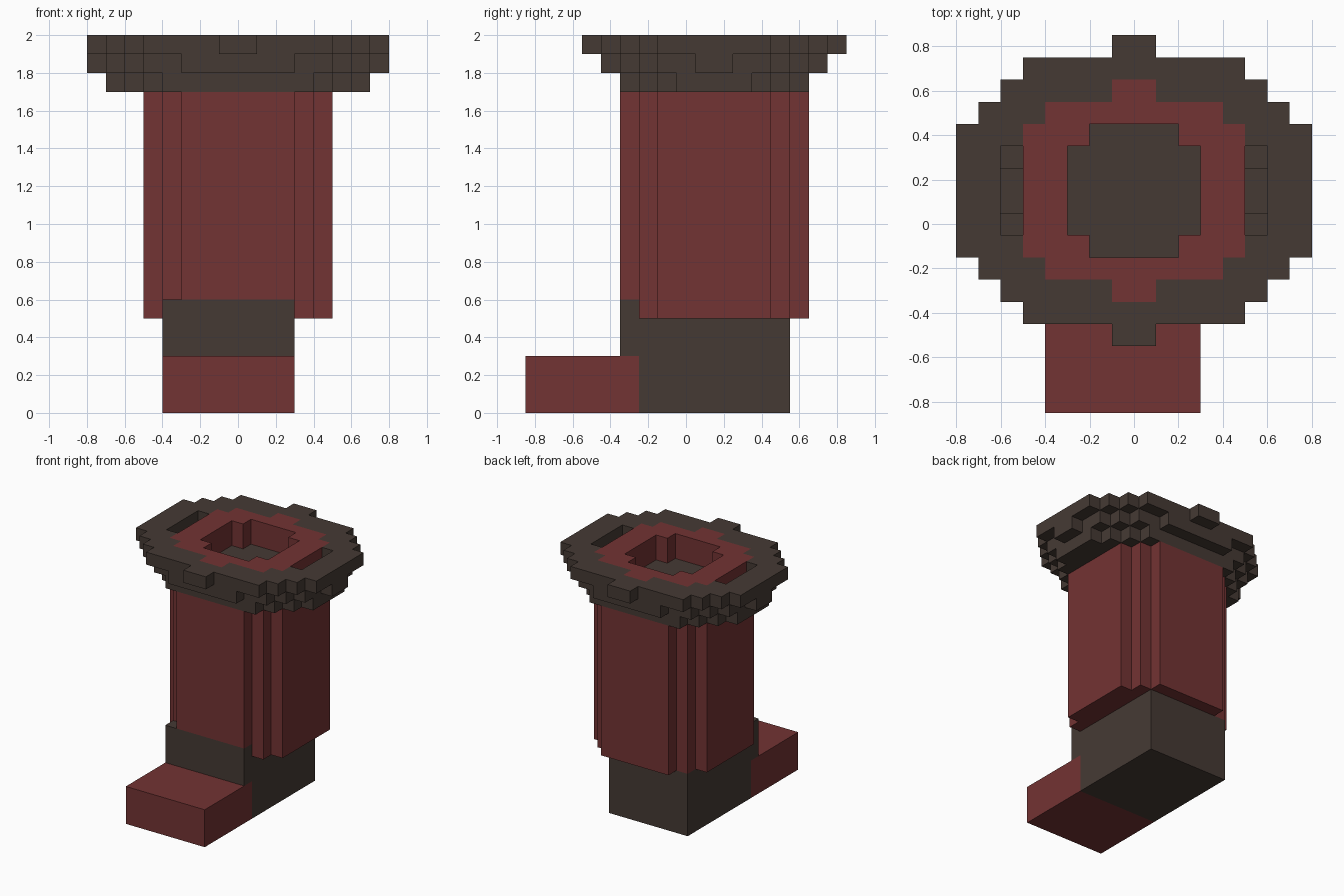
import bpy, bmesh, math
from mathutils import Vector

if "Cube" in bpy.data.objects:
    bpy.data.objects.remove(bpy.data.objects["Cube"])

U = 0.1                       # block size
Y0 = 0.05                     # half-block offset of the grid in y
CY = 1                        # grid row on which the shaft and cuff are centred


def material(name, rgb):
    m = bpy.data.materials.new(name)
    m.diffuse_color = (*rgb, 1)
    m.use_nodes = True
    m.node_tree.nodes["Principled BSDF"].inputs["Base Color"].default_value = m.diffuse_color
    return m


RED = material("dark red", (0.171, 0.033, 0.033))
BROWN = material("dark brown", (0.060, 0.042, 0.034))

cells = {}                    # grid cell -> part name


def box(part, x, y, z):
    """Fill a block range with a part; None carves it away."""
    for i in range(*x):
        for j in range(*y):
            for k in range(*z):
                if part:
                    cells[i, j, k] = part
                else:
                    cells.pop((i, j, k), None)


def stepped(part, z, *halves):
    """Stepped oval made of centred rectangles of half width and half depth."""
    for hx, hy in halves:
        box(part, (-hx, hx), (CY - hy, CY + hy), z)


# Shaft
stepped("shaft", (5, 17), (5, 3), (4, 4), (3, 5))

# Heel block and raised instep, then the toe
box("heel", (-4, 3), (-3, 5), (0, 5))
box("heel", (-4, 3), (-4, -3), (3, 6))
box("toe", (-4, 3), (-9, -3), (0, 3))

# Cuff widening upwards in three layers
stepped("cuff", (17, 18), (7, 2), (6, 3), (5, 4), (4, 5))
stepped("cuff", (18, 19), (8, 1), (7, 3), (6, 4), (5, 5), (3, 6))
stepped("cuff", (19, 20), (8, 3), (7, 4), (6, 5), (5, 6), (1, 7))

# Lining ring with its opening
stepped("lining", (18, 20), (5, 3), (4, 4), (1, 5))
stepped(None, (18, 20), (3, 2), (2, 3))

# Slots in the cuff on both sides
for x in ((-6, -5), (5, 6)):
    box(None, x, (CY - 2, CY + 2), (19, 20))
    box(None, x, (CY - 1, CY + 1), (18, 19))


def build(part, mat):
    """Skin the exposed sides of a part's blocks and merge flat areas."""
    bm = bmesh.new()
    for c, p in cells.items():
        if p != part:
            continue
        for axis in range(3):
            for s in (-1, 1):
                n = list(c)
                n[axis] += s
                if tuple(n) in cells:
                    continue
                a, b = (axis + 1) % 3, (axis + 2) % 3
                quad = []
                for da, db in ((0, 0), (1, 0), (1, 1), (0, 1))[::s]:
                    v = Vector(c)
                    v[axis] += s > 0
                    v[a] += da
                    v[b] += db
                    quad.append(bm.verts.new(v * U + Vector((0, Y0, 0))))
                bm.faces.new(quad)
    bmesh.ops.remove_doubles(bm, verts=bm.verts, dist=0.001)
    bmesh.ops.dissolve_limit(bm, angle_limit=math.radians(1),
                             verts=bm.verts, edges=bm.edges)
    me = bpy.data.meshes.new(part)
    bm.to_mesh(me)
    bm.free()
    me.materials.append(mat)
    bpy.context.collection.objects.link(bpy.data.objects.new(part, me))


for part, mat in (("shaft", RED), ("heel", BROWN), ("toe", RED),
                  ("cuff", BROWN), ("lining", RED)):
    build(part, mat)
